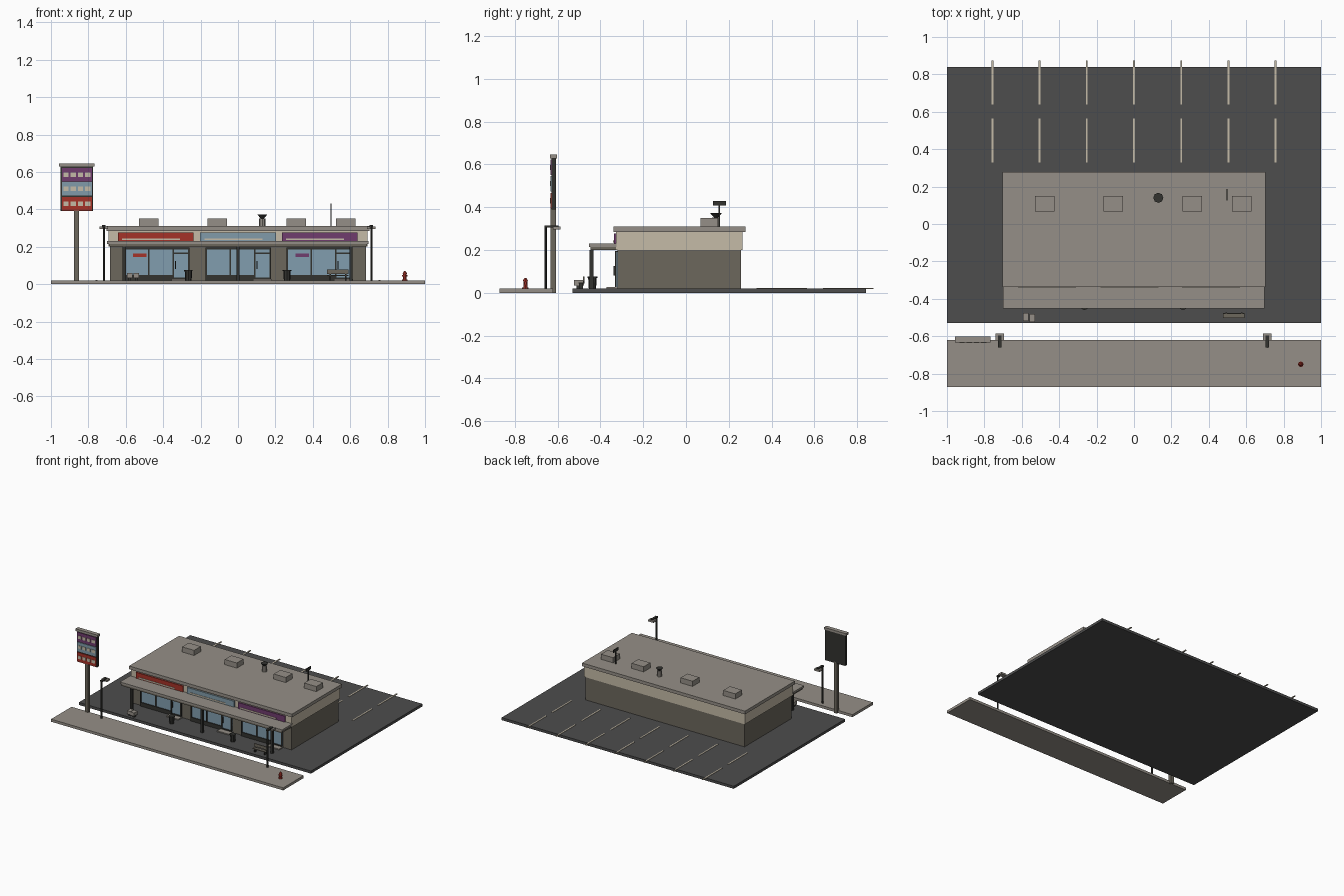
import bpy, math

if "Cube" in bpy.data.objects:
    bpy.data.objects.remove(bpy.data.objects["Cube"])


def material(name, r, g, b):
    m = bpy.data.materials.new(name)
    m.diffuse_color = (r, g, b, 1)
    m.use_nodes = True
    m.node_tree.nodes["Principled BSDF"].inputs["Base Color"].default_value = m.diffuse_color
    return m


GREY = material("concrete_grey", .30, .275, .242)
ASPHALT = material("asphalt", .074, .074, .074)
BEIGE = material("beige", .56, .50, .39)
WALL = material("taupe_wall", .150, .136, .108)
DARK = material("dark_metal", .032, .032, .028)
RED = material("red", .376, .032, .021)
BLUE = material("sign_blue", .22, .33, .40)
GLASS = material("glass", .22, .34, .43)
PURPLE = material("purple", .162, .045, .155)


def box(name, x0, x1, y0, y1, z0, z1, mat):
    """Axis-aligned box from its limits."""
    v = [(x, y, z) for x in (x0, x1) for y in (y0, y1) for z in (z0, z1)]
    f = [(0, 1, 3, 2), (4, 6, 7, 5), (0, 4, 5, 1), (2, 3, 7, 6), (0, 2, 6, 4), (1, 5, 7, 3)]
    me = bpy.data.meshes.new(name)
    me.from_pydata(v, [], f)
    me.materials.append(mat)
    ob = bpy.data.objects.new(name, me)
    bpy.context.collection.objects.link(ob)
    return ob


def tube(name, x, y, z0, z1, r0, r1, mat, sides=8):
    """Upright prism or cone section."""
    bpy.ops.mesh.primitive_cone_add(vertices=sides, radius1=r0, radius2=r1,
                                    depth=z1 - z0, location=(x, y, (z0 + z1) / 2))
    ob = bpy.context.object
    ob.name = name
    ob.data.materials.append(mat)
    return ob


G = 0.02  # ground level on top of the slabs

# Ground slabs and parking lines
box("parking_lot", -1, 1, -.53, .84, 0, G, ASPHALT)
box("sidewalk", -1, 1, -.872, -.62, 0, G, GREY)
for i in range(7):
    x = (i - 3) * .2525
    for y in (.33, .64):
        box("parking_line", x - .005, x + .005, y, y + .235, .017, .0225, BEIGE)

# Building
box("lower_walls", -.685, .685, -.32, .258, G, .2, WALL)
box("upper_walls", -.692, .692, -.328, .265, .2, .285, BEIGE)
box("roof", -.702, .702, -.338, .277, .285, .31, GREY)

# Canopy with posts
box("canopy_top", -.70, .697, -.453, -.325, .215, .23, GREY)
box("canopy_beam", -.69, .69, -.446, -.32, .2, .215, WALL)
for x in (-.608, 0, .604):
    box("canopy_post", x - .009, x + .009, -.45, -.432, G, .2, DARK)

# Three shopfronts
for cx, col in ((-.436, RED), (0, BLUE), (.433, PURPLE)):
    sx = cx * 1.01
    box("shop_sign", sx - .202, sx + .202, -.337, -.325, .228, .276, col)
    box("sign_stripe", sx - .18, sx + .13, -.340, -.334, .235, .244, BEIGE)
    l, r = cx - .175, cx + .177
    door = cx + .085
    box("shop_glass", l, r, -.325, -.318, G, .19, GLASS)
    box("window_sill", l, door, -.332, -.318, G, .05, DARK)
    box("top_frame", l, r, -.332, -.318, .184, .195, DARK)
    for x in (l, cx - .045, door, r - .008):
        box("mullion", x, x + .008, -.332, -.318, G, .19, DARK)
    box("door_header", door, r, -.332, -.318, .162, .170, DARK)
    box("door_base", door, r, -.331, -.318, G, .036, DARK)
    box("door_handle", door + .014, door + .019, -.338, -.324, .08, .125, DARK)
    box("doorstep", door - .005, r + .005, -.372, -.318, G, .028, GREY)
    if col is not BLUE:
        box("window_sticker", l + .05, l + .122, -.329, -.324, .144, .163, col)

# Rooftop units
for x in (-.478, -.11, .312, .575):
    box("roof_unit", x - .052, x + .052, .068, .15, .31, .35, GREY)
tube("vent_pipe", .13, .14, .31, .352, .018, .018, GREY)
tube("vent_cap", .13, .14, .352, .372, .009, .027, DARK)
box("antenna_pole", .494, .5, .152, .158, .31, .43, DARK)
box("antenna_panel", .494, .5, .126, .186, .408, .43, DARK)

# Tall roadside sign
box("sign_post", -.877, -.851, -.632, -.606, 0, .4, WALL)
box("sign_board", -.948, -.775, -.628, -.606, .39, .63, DARK)
box("sign_cap", -.957, -.767, -.634, -.602, .628, .645, GREY)
for z, col in ((.43, RED), (.51, BLUE), (.586, PURPLE)):
    box("sign_panel", -.942, -.781, -.633, -.627, z - .036, z + .036, col)
    for i in range(4):
        x = -.92 + i * .039
        box("sign_square", x - .014, x + .014, -.636, -.632, z - .012, z + .012, BEIGE)

# Street lamps
for x in (-.717, .713):
    tube("lamp_pole", x, -.656, G, .315, .006, .006, DARK, 6)
    box("lamp_arm", x - .009, x + .009, -.66, -.595, .304, .315, DARK)
    box("lamp_head", x - .023, x + .023, -.622, -.586, .295, .309, GREY)

# Trash bins
for x in (-.265, .262):
    tube("trash_bin", x, -.437, G, .07, .017, .020, DARK)
    tube("bin_rim", x, -.437, .07, .076, .023, .023, DARK)

# Newspaper boxes
for x, y in ((-.579, -.497), (-.544, -.502)):
    box("newspaper_box", x - .015, x + .015, y - .021, y + .021, .034, .06, GREY)
    box("newspaper_box_leg", x - .008, x + .008, y - .01, y + .01, G, .034, DARK)

# Bench
box("bench_seat", .476, .59, -.503, -.478, .043, .049, WALL)
box("bench_back", .476, .59, -.481, -.475, .054, .077, WALL)
for x in (.488, .572):
    box("bench_leg", x, x + .008, -.5, -.48, G, .043, DARK)
    box("bench_back_support", x, x + .008, -.48, -.474, .043, .07, DARK)

# Fire hydrant
hx, hy = .892, -.75
tube("hydrant_base", hx, hy, G, .026, .015, .015, RED)
tube("hydrant_body", hx, hy, .026, .055, .010, .010, RED)
tube("hydrant_cap", hx, hy, .055, .07, .013, .004, RED)
box("hydrant_nozzles", hx - .015, hx + .015, hy - .005, hy + .005, .04, .05, RED)
